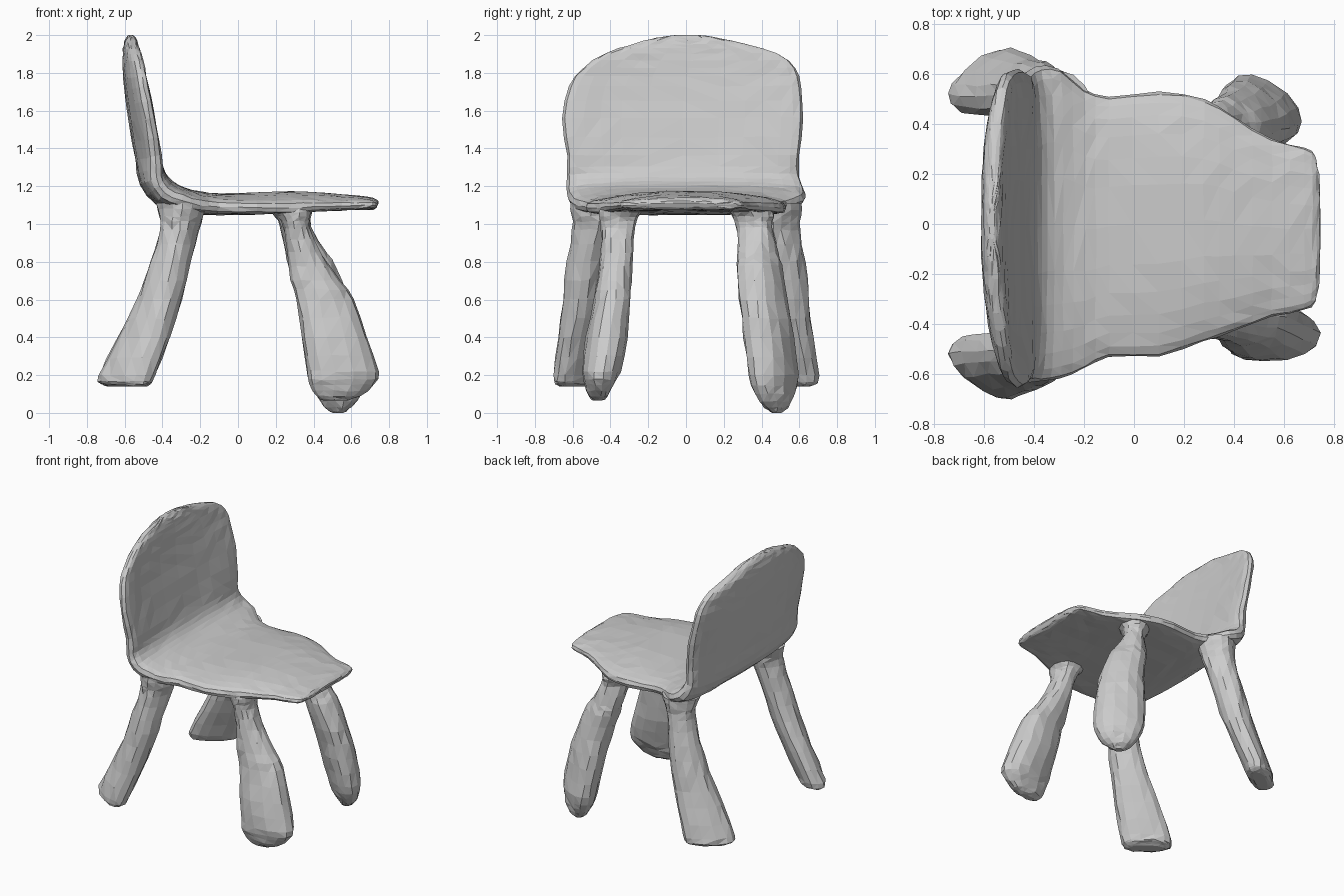
import bpy, bmesh, math, random
from mathutils import Vector

random.seed(4)


def spow(v, p):
    return math.copysign(abs(v) ** p, v)


def refine(rows, steps):
    # Catmull-Rom interpolation of the station rows
    out = []
    n = len(rows)
    for i in range(n - 1):
        p0, p1, p2, p3 = (rows[max(i - 1, 0)], rows[i], rows[i + 1], rows[min(i + 2, n - 1)])
        for k in range(steps):
            t = k / steps
            out.append([0.5 * (2 * b + (c - a) * t + (2 * a - 5 * b + 4 * c - d) * t * t
                               + (3 * b - a - 3 * c + d) * t ** 3)
                        for a, b, c, d in zip(p0, p1, p2, p3)])
    out.append(list(rows[-1]))
    return out


def loft(name, rings, jitter):
    # skin the rings, cap both ends, roughen slightly and facet into triangles
    bm = bmesh.new()
    loops = [[bm.verts.new(p) for p in ring] for ring in rings]
    n = len(loops[0])
    for a, b in zip(loops, loops[1:]):
        for i in range(n):
            j = (i + 1) % n
            bm.faces.new((a[i], a[j], b[j], b[i]))
    bm.faces.new(loops[0][::-1])
    bm.faces.new(loops[-1])
    for loop in loops[1:-1]:
        for v in loop:
            v.co += Vector([random.uniform(-jitter, jitter) for _ in range(3)])
    bmesh.ops.triangulate(bm, faces=bm.faces[:])
    bmesh.ops.recalc_face_normals(bm, faces=bm.faces[:])
    mesh = bpy.data.meshes.new(name)
    bm.to_mesh(mesh)
    bm.free()
    ob = bpy.data.objects.new(name, mesh)
    bpy.context.collection.objects.link(ob)
    return ob


# Seat and backrest: one bent shell; x, z, y min, y max, half thickness, edge bow
shell = [
    (0.74, 1.10, -0.21, 0.17, 0.012, 0.00),
    (0.725, 1.105, -0.31, 0.27, 0.028, -0.005),
    (0.68, 1.11, -0.345, 0.305, 0.034, -0.01),
    (0.55, 1.115, -0.37, 0.34, 0.040, -0.02),
    (0.40, 1.12, -0.43, 0.43, 0.048, -0.03),
    (0.28, 1.12, -0.47, 0.50, 0.055, -0.035),
    (0.10, 1.11, -0.53, 0.53, 0.057, -0.025),
    (-0.10, 1.105, -0.53, 0.51, 0.057, -0.015),
    (-0.20, 1.11, -0.58, 0.54, 0.060, -0.01),
    (-0.30, 1.125, -0.62, 0.62, 0.070, 0.00),
    (-0.39, 1.165, -0.63, 0.63, 0.076, 0.00),
    (-0.452, 1.24, -0.63, 0.60, 0.074, 0.02),
    (-0.480, 1.35, -0.63, 0.60, 0.066, 0.045),
    (-0.518, 1.55, -0.655, 0.62, 0.060, 0.055),
    (-0.548, 1.72, -0.62, 0.61, 0.056, 0.05),
    (-0.560, 1.82, -0.55, 0.58, 0.051, 0.045),
    (-0.566, 1.90, -0.43, 0.49, 0.045, 0.03),
    (-0.568, 1.95, -0.29, 0.32, 0.037, 0.015),
    (-0.568, 1.985, -0.16, 0.17, 0.026, 0.01),
    (-0.568, 2.0, -0.06, 0.07, 0.010, 0.00),
]
rows = refine(shell, 2)
rings = []
for i, (x, z, y0, y1, th, bow) in enumerate(rows):
    a, b = rows[max(i - 1, 0)], rows[min(i + 1, len(rows) - 1)]
    tan = Vector((b[0] - a[0], b[1] - a[1])).normalized()
    nx, nz = tan.y, -tan.x
    ring = []
    for k in range(28):
        t = 2 * math.pi * k / 28
        c = spow(math.cos(t), 0.8)
        off = th * spow(math.sin(t), 0.6) + bow * abs(c) ** 2.5
        ring.append((x + nx * off, (y0 + y1) / 2 + c * (y1 - y0) / 2, z + nz * off))
    rings.append(ring)
loft("seat_and_backrest", rings, 0.003)


# Legs: x, y, z, half width, half depth of each horizontal section
def leg(name, stations, angle, power, side=1):
    ca, sa = math.cos(math.radians(angle)), math.sin(math.radians(angle))
    rings = []
    for x, y, z, a, b in refine(stations, 2):
        ring = []
        for k in range(14):
            t = 2 * math.pi * k / 14
            u, v = a * spow(math.cos(t), power), b * spow(math.sin(t), power)
            ring.append((x + u * ca - v * sa, side * (y + u * sa + v * ca), z))
        rings.append(ring)
    loft(name, rings, 0.005)


# Club-shaped front legs, each splayed differently
leg("front_leg_left", [
    (0.28, 0.34, 1.085, 0.12, 0.13), (0.29, 0.355, 1.04, 0.085, 0.115),
    (0.305, 0.36, 0.98, 0.07, 0.10),
    (0.36, 0.38, 0.85, 0.11, 0.10), (0.39, 0.385, 0.78, 0.13, 0.11),
    (0.45, 0.41, 0.6, 0.15, 0.11), (0.49, 0.44, 0.4, 0.165, 0.11),
    (0.52, 0.465, 0.2, 0.17, 0.10), (0.53, 0.47, 0.1, 0.14, 0.08),
    (0.53, 0.48, 0.03, 0.08, 0.05), (0.53, 0.48, 0.0, 0.03, 0.02)], -35, 0.9)
leg("front_leg_right", [
    (0.28, -0.34, 1.085, 0.12, 0.12), (0.295, -0.355, 1.04, 0.085, 0.105),
    (0.31, -0.36, 0.98, 0.07, 0.09),
    (0.35, -0.365, 0.85, 0.09, 0.085), (0.41, -0.38, 0.7, 0.13, 0.09),
    (0.46, -0.39, 0.6, 0.155, 0.095), (0.51, -0.42, 0.4, 0.175, 0.11),
    (0.555, -0.45, 0.22, 0.19, 0.10), (0.55, -0.46, 0.15, 0.17, 0.08),
    (0.53, -0.465, 0.09, 0.12, 0.05), (0.52, -0.47, 0.065, 0.06, 0.02)], 5, 0.9)

# Blade-shaped back legs, mirrored
back = [
    (-0.30, 0.475, 1.11, 0.13, 0.13), (-0.30, 0.49, 1.04, 0.105, 0.115),
    (-0.31, 0.495, 0.97, 0.095, 0.105),
    (-0.355, 0.525, 0.8, 0.105, 0.10), (-0.415, 0.54, 0.6, 0.122, 0.098),
    (-0.50, 0.555, 0.4, 0.15, 0.092), (-0.588, 0.575, 0.2, 0.17, 0.085),
    (-0.595, 0.58, 0.155, 0.155, 0.07), (-0.595, 0.58, 0.14, 0.11, 0.04)]
for label, side in (("left", 1), ("right", -1)):
    leg("back_leg_" + label, back, 37, 0.85, side)
